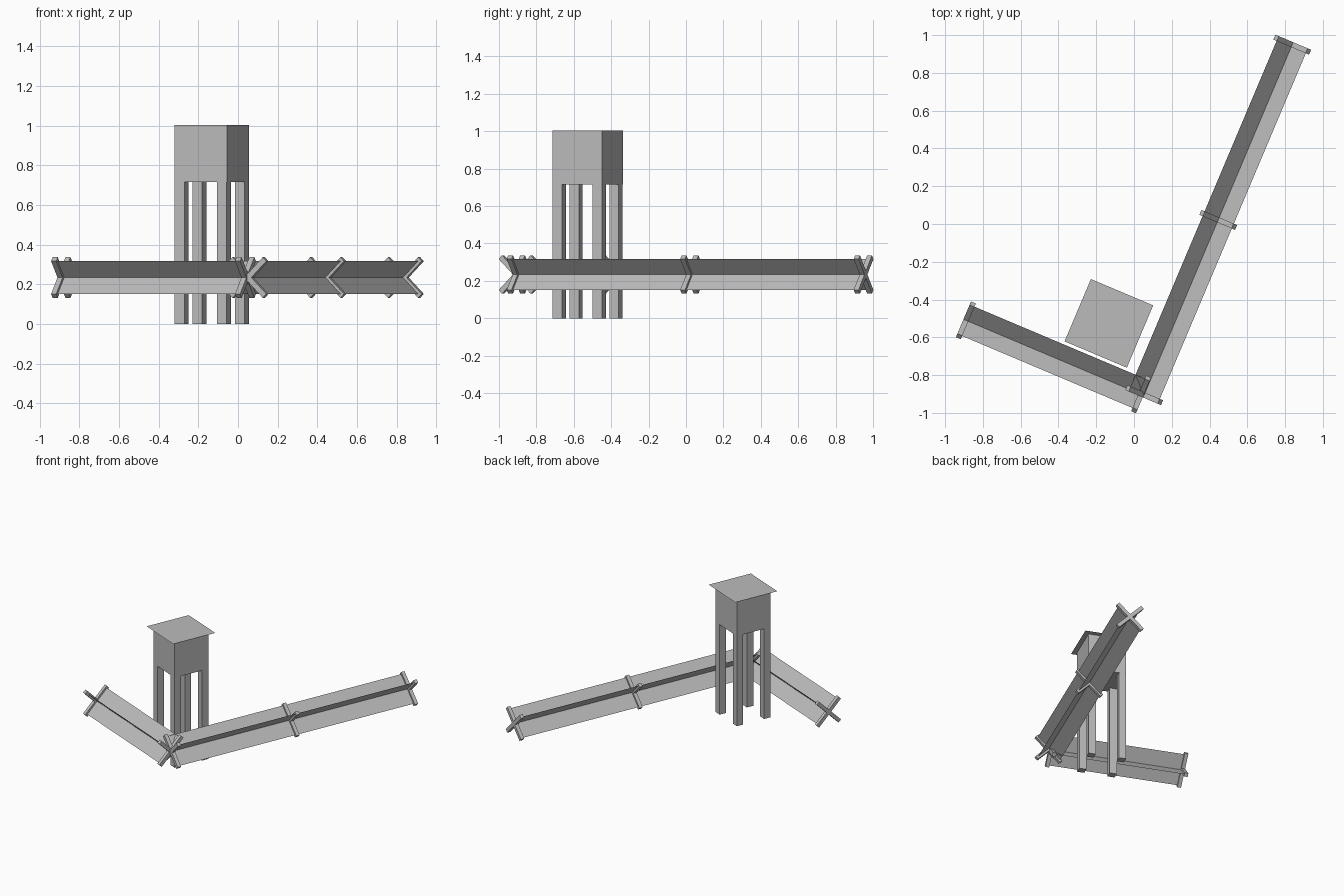
import bpy
import bmesh
from math import radians
from mathutils import Matrix, Vector

if "Cube" in bpy.data.objects:
    bpy.data.objects.remove(bpy.data.objects["Cube"])

YAW = radians(-22.9)      # whole layout is turned by this angle
SEG = 1.007               # length of one barrier segment
MID_Z = 0.234             # height of the barrier crossing line

grey = bpy.data.materials.new("plain grey")
grey.diffuse_color = (0.5, 0.5, 0.5, 1)
grey.use_nodes = True
grey.node_tree.nodes["Principled BSDF"].inputs["Base Color"].default_value = grey.diffuse_color


def finish(bm, name, matrix):
    mesh = bpy.data.meshes.new(name)
    bm.to_mesh(mesh)
    bm.free()
    mesh.materials.append(grey)
    obj = bpy.data.objects.new(name, mesh)
    obj.matrix_world = matrix
    bpy.context.collection.objects.link(obj)
    return obj


def box(name, size, centre, base):
    bm = bmesh.new()
    bmesh.ops.create_cube(bm, size=1, matrix=Matrix.Diagonal((*size, 1)))
    return finish(bm, name, base @ Matrix.Translation(centre))


def sheet(name, length, width, base):
    bm = bmesh.new()
    bmesh.ops.create_grid(bm, x_segments=1, y_segments=1, size=0.5,
                          matrix=Matrix.Diagonal((length, width, 1, 1)))
    return finish(bm, name, base)


def barrier(name, start, yaw, segments):
    """Crossed sheets running along local x, with crossed stakes at each joint."""
    base = Matrix.Translation((*start, MID_Z)) @ Matrix.Rotation(yaw, 4, 'Z')
    for side, tilt in (("a", 45), ("b", -45)):
        lean = Matrix.Rotation(radians(tilt), 4, 'X')
        for i in range(segments):
            mid = Matrix.Translation(((i + 0.5) * SEG, 0, 0))
            sheet(f"{name}_sheet_{side}_{i}", SEG, 0.238, base @ mid @ lean)
        for i in range(segments + 1):
            joint = Matrix.Translation((i * SEG, 0, 0))
            box(f"{name}_stake_{side}_{i}", (0.028, 0.262, 0.028),
                Vector(), base @ joint @ lean)


# Barriers meeting at a corner
barrier("short_barrier", (-0.89, -0.51), YAW, 1)
barrier("long_barrier", (0.054, -0.906), YAW + radians(90), 2)

# Watchtower: four legs, cabin and flat overhanging roof
tower = Matrix.Translation((-0.133, -0.526, 0)) @ Matrix.Rotation(YAW, 4, 'Z')
for sx in (-1, 1):
    for sy in (-1, 1):
        box(f"tower_leg_{sx}_{sy}", (0.054, 0.054, 0.716),
            Vector((sx * 0.116, sy * 0.116, 0.358)), tower)
box("tower_cabin", (0.287, 0.287, 0.287), Vector((0, 0, 0.8595)), tower)
sheet("tower_roof", 0.358, 0.358, tower @ Matrix.Translation((0, 0, 1.006)))
